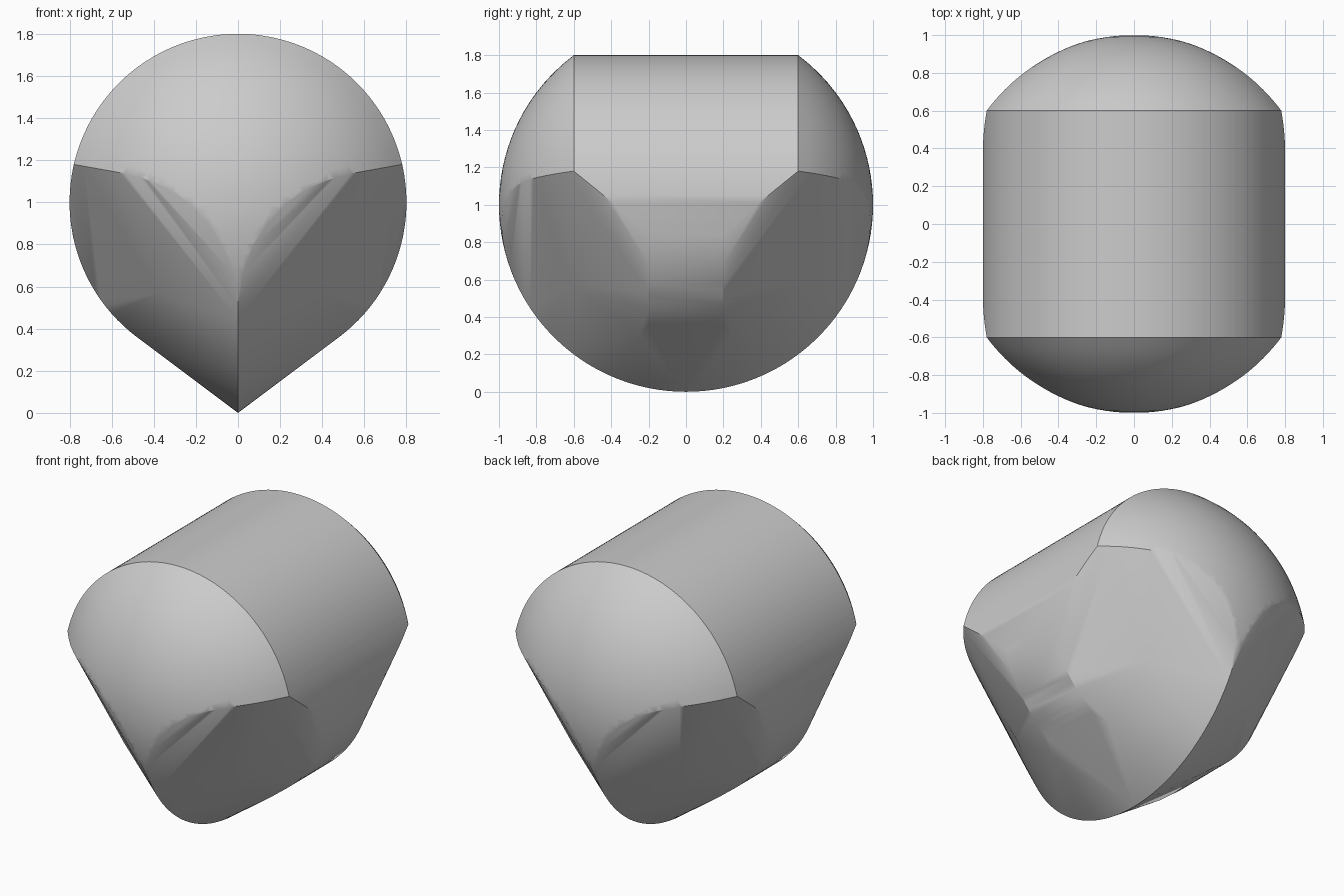
import bpy, bmesh, math

# Remove the default object
cube = bpy.data.objects.get("Cube")
if cube:
    bpy.data.objects.remove(cube, do_unlink=True)

BARREL_R, HALF_LEN, MID_Z = 0.8, 0.6, 1.0


def interp(table, t):
    """Piecewise linear lookup."""
    for (a, va), (b, vb) in zip(table, table[1:]):
        if t <= b:
            return va + (vb - va) * max(0, (t - a) / (b - a))
    return table[-1][1]


# Lower border of the domed ends: height over distance from the mid plane
dome_border = [(0, 0.5), (0.03, 0.7), (0.1, 0.85), (0.18, 0.95), (0.27, 1.03),
               (0.38, 1.09), (0.5, 1.13), (0.78, 1.18)]
# Half width of the barrel strip over height
strip_width = [(0.3, 0.2), (0.84, 0.2), (0.92, 0.28), (1.18, HALF_LEN)]

points = set()


def add(x, y, z):
    """Add a point with its mirror images left/right and front/back."""
    for sx in (-1, 1):
        for sy in (-1, 1):
            points.add((round(sx * abs(x), 5), round(sy * abs(y), 5), round(z, 5)))


def add_dome(x, z):
    add(x, math.sqrt(max(0, 1 - x * x - (z - MID_Z) ** 2)), z)


# Barrel: from the top down to where the keel planes leave it
low = -math.asin(BARREL_R)
for i in range(49):
    a = math.pi / 2 + (low - math.pi / 2) * i / 48
    x, z = BARREL_R * math.cos(a), MID_Z + BARREL_R * math.sin(a)
    add(x, interp(strip_width, z), z)

# Domed ends
for k in range(1, 17):
    r = BARREL_R * k / 16
    for i in range(49):
        a = math.pi * (i / 48 - 0.5)
        x, z = r * math.cos(a), MID_Z + r * math.sin(a)
        if z > interp(dome_border, x) + 0.01:
            add_dome(x, z)
for i in range(33):
    x = 0.78 * i / 32
    add_dome(x, interp(dome_border, x))
add(0.78, HALF_LEN, 1.18)

# Keel: round sharp edge along the bottom
for i in range(33):
    a = math.radians(60) * i / 32
    add(0, math.sin(a), MID_Z - math.cos(a))

# Corners of the facets below the domes
add(0.38, 0.6, 0.57)
add(0.4, 0.25, 0.3)

# Skin all the points as one convex body
bm = bmesh.new()
for p in sorted(points):
    bm.verts.new(p)
bmesh.ops.convex_hull(bm, input=bm.verts[:])
loose = [v for v in bm.verts if not v.link_faces]
bmesh.ops.delete(bm, geom=loose, context='VERTS')
bmesh.ops.dissolve_limit(bm, angle_limit=math.radians(0.5),
                         verts=bm.verts[:], edges=bm.edges[:])
bmesh.ops.recalc_face_normals(bm, faces=bm.faces[:])
mesh = bpy.data.meshes.new("rounded_body")
bm.to_mesh(mesh)
bm.free()
body = bpy.data.objects.new("rounded_body", mesh)
bpy.context.collection.objects.link(body)

# Plain grey
grey = bpy.data.materials.new("plain_grey")
grey.use_nodes = True
color = (0.6, 0.6, 0.6, 1)
grey.diffuse_color = color
grey.node_tree.nodes["Principled BSDF"].inputs["Base Color"].default_value = color
mesh.materials.append(grey)

bpy.ops.object.select_all(action='DESELECT')
body.select_set(True)
bpy.context.view_layer.objects.active = body
bpy.ops.object.shade_smooth_by_angle(angle=math.radians(30))
